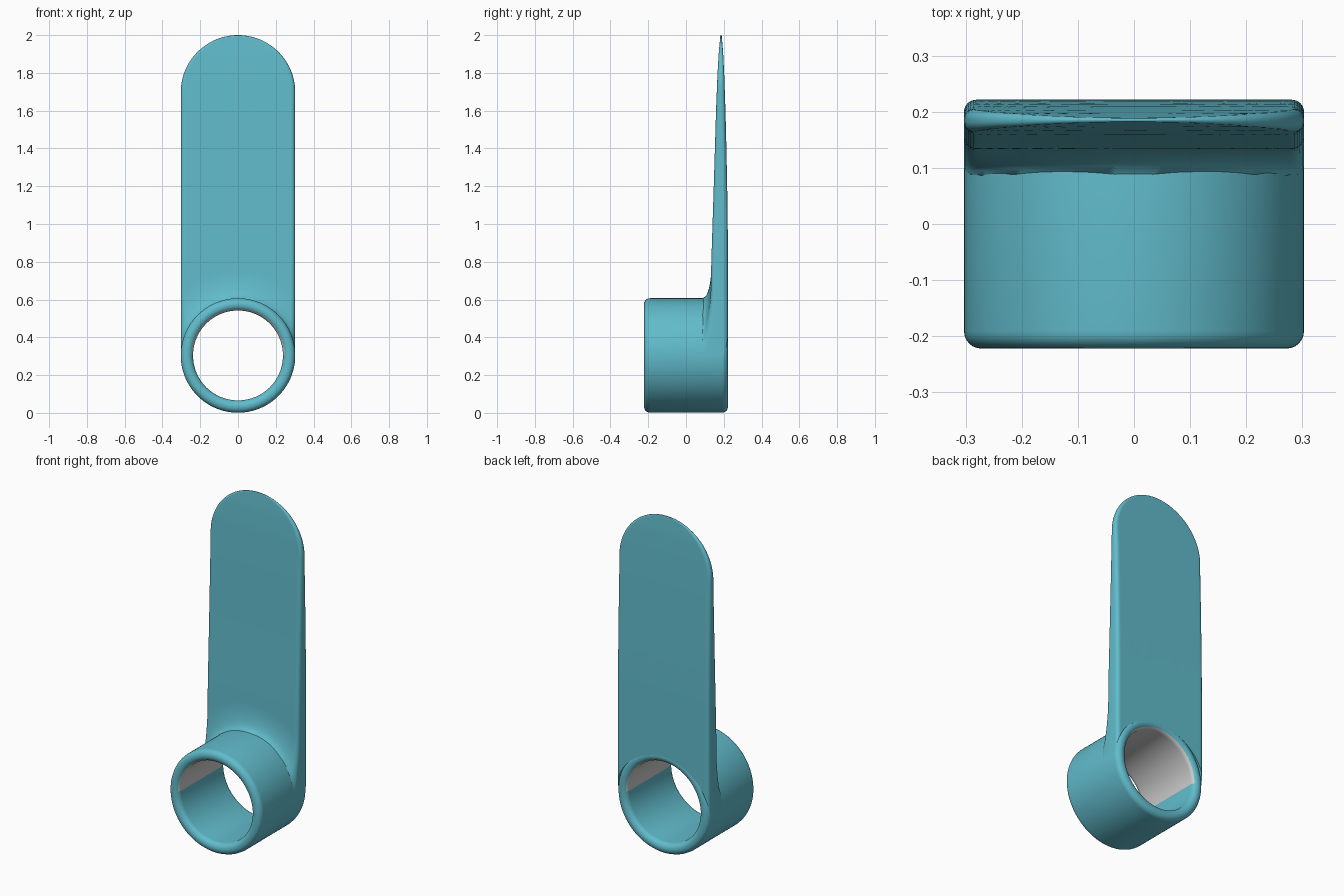
import bpy, bmesh, math

if "Cube" in bpy.data.objects:
    bpy.data.objects.remove(bpy.data.objects["Cube"])

RO, RI, HY, ZC = 0.303, 0.238, 0.222, 0.304   # ring radii, half length, centre height
ZT = 2.0 - RO                                 # centre of the rounded tip


def material(name, rgb):
    m = bpy.data.materials.new(name)
    m.diffuse_color = (*rgb, 1)
    m.use_nodes = True
    m.node_tree.nodes["Principled BSDF"].inputs["Base Color"].default_value = m.diffuse_color
    return m


teal = material("teal", (0.12, 0.50, 0.60))
grey = material("grey", (0.60, 0.58, 0.58))


def finish(name, bm, mats):
    bmesh.ops.remove_doubles(bm, verts=bm.verts, dist=1e-5)
    bmesh.ops.recalc_face_normals(bm, faces=bm.faces)
    me = bpy.data.meshes.new(name)
    bm.to_mesh(me)
    bm.free()
    ob = bpy.data.objects.new(name, me)
    bpy.context.collection.objects.link(ob)
    for m in mats:
        me.materials.append(m)
    bpy.ops.object.select_all(action='DESELECT')
    ob.select_set(True)
    bpy.context.view_layer.objects.active = ob
    bpy.ops.object.shade_smooth_by_angle(angle=math.radians(40))
    return ob


# Ring: rounded rectangle section turned about the y axis
def ring():
    bm = bmesh.new()
    r, n, prof = 0.031, 96, []
    corners = [(RO - r, HY - r, 0), (RI + r, HY - r, 90),
               (RI + r, -HY + r, 180), (RO - r, -HY + r, 270)]
    for cr, cy, a0 in corners:
        for k in range(7):
            a = math.radians(a0 + 15 * k)
            prof.append((cr + r * math.cos(a), cy + r * math.sin(a)))
    loops = []
    for i in range(n):
        a = 2 * math.pi * i / n
        loops.append([bm.verts.new((p * math.cos(a), y, ZC + p * math.sin(a))) for p, y in prof])
    m = len(prof)
    for i in range(n):
        A, B = loops[i], loops[(i + 1) % n]
        for j in range(m):
            f = bm.faces.new((A[j], A[(j + 1) % m], B[(j + 1) % m], B[j]))
            c = f.calc_center_median()
            # upper half of the bore is grey
            if c.z > ZC and math.hypot(c.x, c.z - ZC) < RI + 0.008:
                f.material_index = 1
    return finish("ring", bm, [teal, grey])


# Blade: side profile of front and back faces against height
FRONT = [(0.0, 0.120), (0.8, 0.134), (1.2, 0.147), (1.4, 0.153), (1.6, 0.159),
         (1.8, 0.167), (1.9, 0.173), (2.0, 0.182)]
BACK = [(0.0, HY), (1.0, 0.221), (1.2, 0.218), (1.4, 0.214), (1.6, 0.209),
        (1.8, 0.202), (1.9, 0.197), (2.0, 0.189)]


def sample(pts, z):
    for (z0, y0), (z1, y1) in zip(pts, pts[1:]):
        if z <= z1:
            return y0 + (y1 - y0) * (z - z0) / (z1 - z0)
    return pts[-1][1]


def blade_y(x, z):
    f, b = sample(FRONT, z), sample(BACK, z)
    # fillet where the blade meets the ring
    d = min(max((math.hypot(x, z - ZC) - RO) / 0.15, 0), 1)
    f -= 0.042 * (1 - math.sqrt(max(0, 1 - (1 - d) ** 2)))
    # rounded rim
    e = max(RO - math.hypot(x, max(0, z - ZT)), 0)
    r = min(0.022, (b - f) * 0.45)
    drop = r - math.sqrt(max(0, r * r - (r - e) ** 2)) if e < r else 0
    return f + drop, b - drop


def blade():
    bm = bmesh.new()
    nc, nr = 56, 64
    front, back = [], []
    for i in range(nc + 1):
        t = math.pi * (i / nc - 0.5)
        x = RO * math.sin(t)
        z0, z1 = ZC + 0.272 * math.cos(t), ZT + RO * math.cos(t)
        cf, cb = [], []
        for k in range(nr + 1):
            z = z0 + (z1 - z0) * (1 - math.cos(math.pi * k / nr)) / 2
            f, b = blade_y(x, z)
            cf.append(bm.verts.new((x, f, z)))
            cb.append(bm.verts.new((x, b, z)))
        front.append(cf)
        back.append(cb)
    for g in (front, back):
        for i in range(nc):
            for k in range(nr):
                bm.faces.new((g[i][k], g[i + 1][k], g[i + 1][k + 1], g[i][k + 1]))

    # close the rim between front and back
    def border(g):
        return (g[0] + [c[-1] for c in g[1:-1]] + g[-1][::-1]
                + [c[0] for c in g[-2:0:-1]])
    F, B = border(front), border(back)
    for i in range(len(F)):
        j = (i + 1) % len(F)
        bm.faces.new((F[i], F[j], B[j], B[i]))
    return finish("blade", bm, [teal])


ring()
blade()
